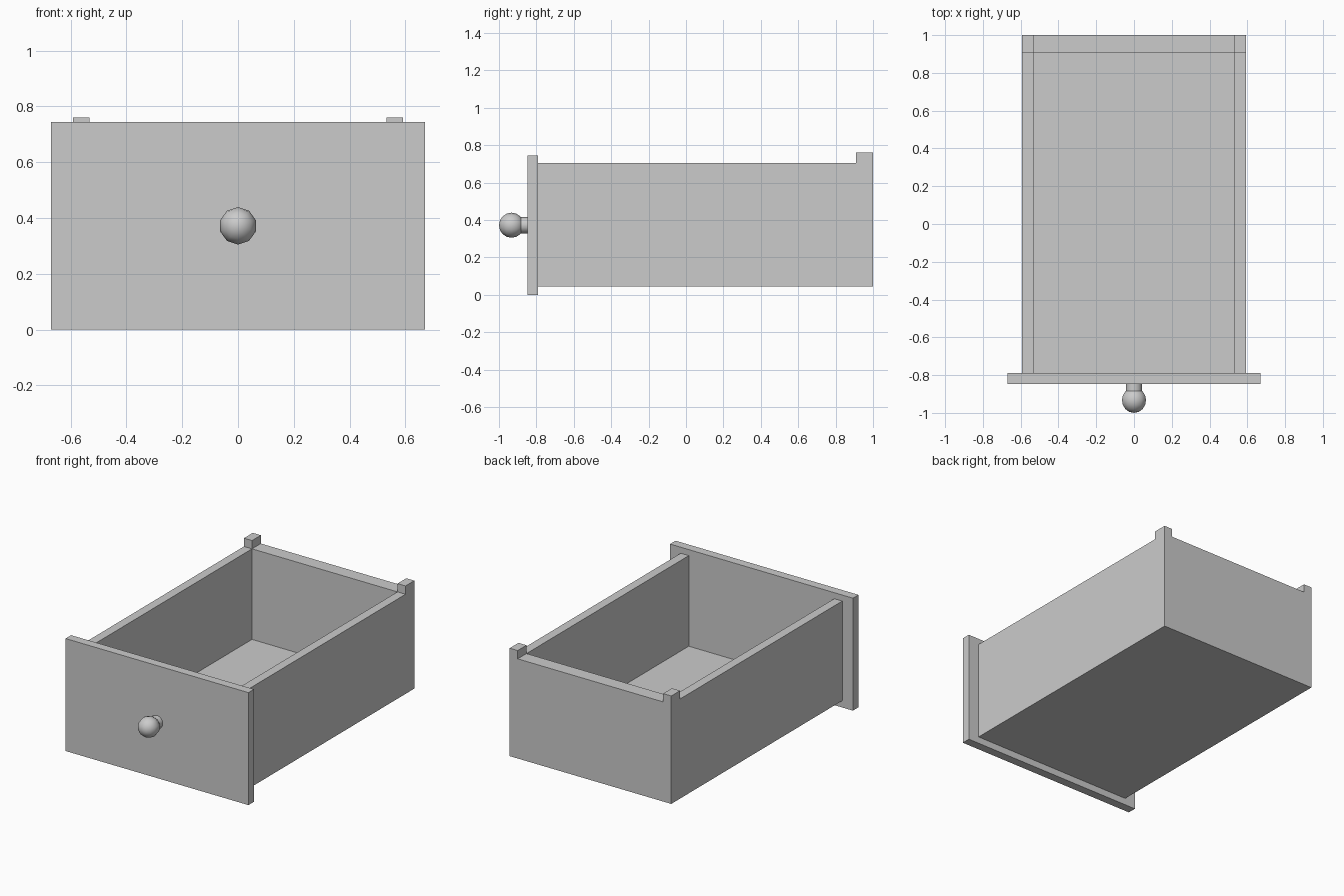
import bpy, math

if "Cube" in bpy.data.objects:
    bpy.data.objects.remove(bpy.data.objects["Cube"])


def box(name, x0, x1, y0, y1, z0, z1):
    bpy.ops.mesh.primitive_cube_add(
        size=1, location=((x0 + x1) / 2, (y0 + y1) / 2, (z0 + z1) / 2))
    ob = bpy.context.object
    ob.name = name
    ob.scale = (x1 - x0, y1 - y0, z1 - z0)
    bpy.ops.object.transform_apply(location=True, rotation=True, scale=True)
    return ob


def carve(target, cutter):
    cutter.hide_render = True
    mod = target.modifiers.new("carve", 'BOOLEAN')
    mod.operation = 'DIFFERENCE'
    mod.solver = 'EXACT'
    mod.object = cutter
    bpy.context.view_layer.objects.active = target
    bpy.ops.object.modifier_apply(modifier=mod.name)
    bpy.data.objects.remove(cutter)


OUT, INN = 0.592, 0.533          # outer and inner half widths
FRONT, BACK_IN, BACK = -0.79, 0.908, 1.0
BASE, FLOOR, RIM, TAB = 0.045, 0.105, 0.705, 0.76
KNOB_Z = 0.372

# drawer tray: one solid, hollowed, leaving two stop tabs at the back corners
tray = box("drawer_tray", -OUT, OUT, FRONT, BACK, BASE, TAB)
carve(tray, box("side_rim_cutter", -0.8, 0.8, -1, BACK_IN, RIM, 1))
carve(tray, box("back_rim_cutter", -INN, INN, -1, 1.2, RIM, 1))
carve(tray, box("cavity_cutter", -INN, INN, -1, BACK_IN, FLOOR, 1))

# front panel, overlapping the tray on every side
box("front_panel", -0.67, 0.67, -0.848, FRONT, 0, 0.745)

# knob: ten-sided stem and ball along the y axis
bpy.ops.mesh.primitive_cylinder_add(
    vertices=10, radius=0.044, depth=0.05,
    location=(0, -0.865, KNOB_Z), rotation=(math.pi / 2, 0, 0))
bpy.context.object.name = "knob_stem"
bpy.ops.object.shade_smooth_by_angle(angle=math.radians(40))

bpy.ops.mesh.primitive_uv_sphere_add(
    segments=10, ring_count=8, radius=0.067,
    location=(0, -0.933, KNOB_Z), rotation=(math.pi / 2, 0, 0))
bpy.context.object.name = "knob_ball"
bpy.ops.object.shade_smooth()
